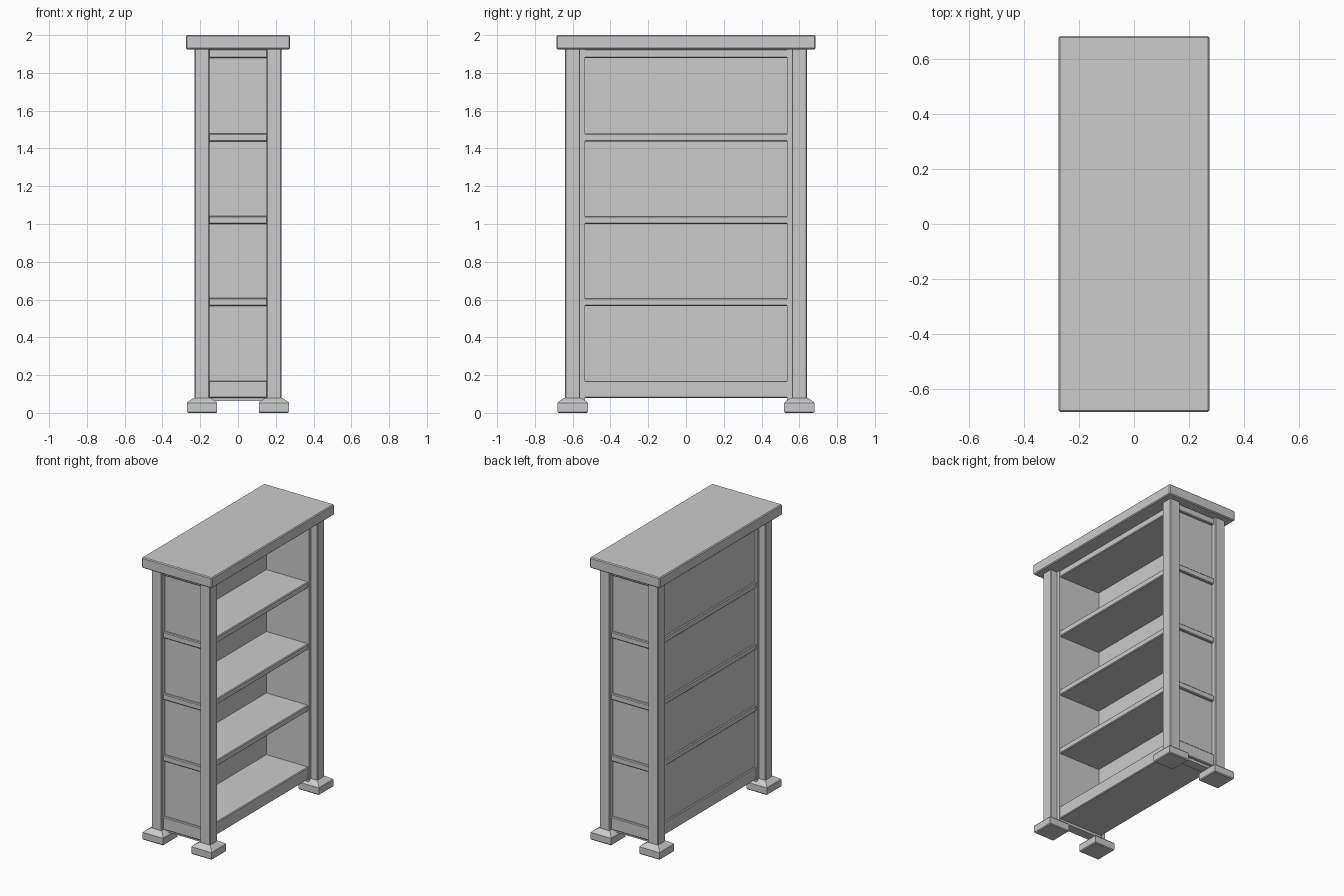
import bpy, bmesh

if "Cube" in bpy.data.objects:
    bpy.data.objects.remove(bpy.data.objects["Cube"])

SIGNS = [(sx, sy) for sx in (-1, 1) for sy in (-1, 1)]


def finish(name, bm):
    bmesh.ops.recalc_face_normals(bm, faces=bm.faces)
    mesh = bpy.data.meshes.new(name)
    bm.to_mesh(mesh)
    bm.free()
    obj = bpy.data.objects.new(name, mesh)
    bpy.context.collection.objects.link(obj)
    return obj


def box(name, lo, hi, bevel=0.0):
    """Box between two corners, with an optional chamfer."""
    bm = bmesh.new()
    bmesh.ops.create_cube(bm, size=1)
    for v in bm.verts:
        v.co = [(a + b) / 2 + c * (b - a) for a, b, c in zip(lo, hi, v.co)]
    obj = finish(name, bm)
    if bevel:
        mod = obj.modifiers.new("chamfer", 'BEVEL')
        mod.width = bevel
        mod.segments = 1
    return obj


def foot(name, cx, cy):
    """Square foot lofted through (half width, z) rings."""
    bm = bmesh.new()
    rings = []
    for h, z in ((0.075, 0.0), (0.08, 0.006), (0.08, 0.052), (0.075, 0.059), (0.044, 0.08)):
        rings.append([bm.verts.new((cx + a * h, cy + b * h, z))
                      for a, b in ((-1, -1), (1, -1), (1, 1), (-1, 1))])
    for r, s in zip(rings, rings[1:]):
        for i in range(4):
            j = (i + 1) % 4
            bm.faces.new((r[i], r[j], s[j], s[i]))
    bm.faces.new(rings[0][::-1])
    bm.faces.new(rings[-1])
    return finish(name, bm)


# Overhanging top slab
box("top", (-0.275, -0.685, 1.925), (0.275, 0.685, 2.0), 0.006)

# Corner posts and feet
for sx, sy in SIGNS:
    cx, cy = 0.19 * sx, 0.60 * sy
    box("corner_post", (cx - 0.04, cy - 0.04, 0.07), (cx + 0.04, cy + 0.04, 1.93), 0.005)
    foot("foot", cx, cy)

# End panels, recessed between the posts
for s in (-1, 1):
    y0, y1 = sorted((0.535 * s, 0.602 * s))
    box("end_panel", (-0.18, y0, 0.062), (0.18, y1, 1.93))

# Thin back panel; the open side faces +x
box("back_panel", (-0.165, -0.55, 0.09), (-0.152, 0.55, 1.93))

# Shelves, whose edges show through the panels as rails
for z0, z1 in ((0.08, 0.17), (0.565, 0.607), (1.0, 1.042), (1.437, 1.48), (1.88, 1.927)):
    box("shelf", (-0.175, -0.62, z0), (0.175, 0.62, z1), 0.005)
